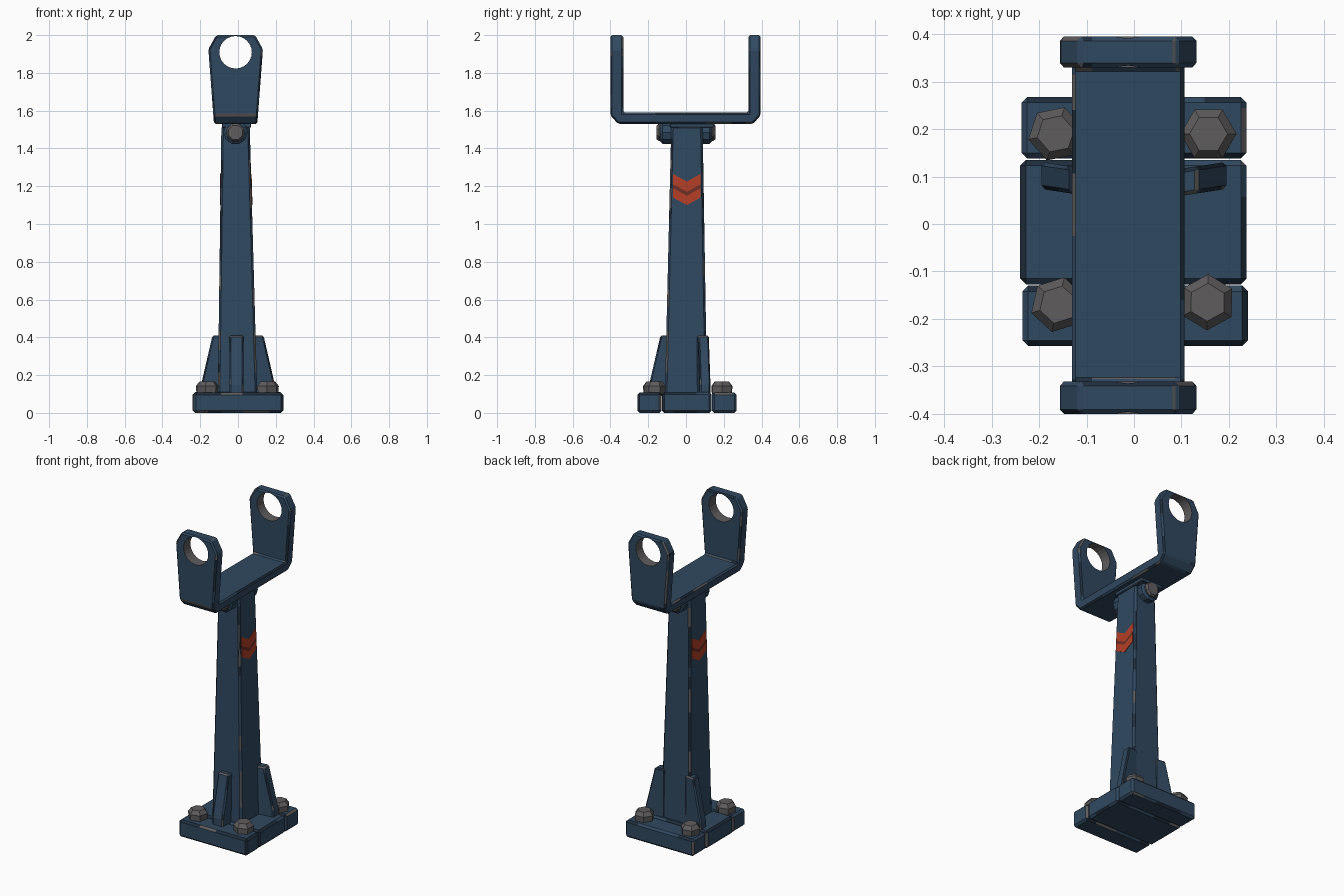
import bpy, bmesh, math, random
from mathutils import Vector

if "Cube" in bpy.data.objects:
    bpy.data.objects.remove(bpy.data.objects["Cube"])

random.seed(4)


def mat(name, c):
    m = bpy.data.materials.new(name)
    m.diffuse_color = (*c, 1)
    m.use_nodes = True
    m.node_tree.nodes["Principled BSDF"].inputs["Base Color"].default_value = m.diffuse_color
    return m


BLUE = mat("navy paint", (0.030, 0.066, 0.118))
DARK = mat("dark edge", (0.014, 0.026, 0.045))
STEEL = mat("worn steel", (0.115, 0.108, 0.110))
RED = mat("orange red", (0.46, 0.050, 0.020))
RUST = mat("dull red", (0.15, 0.028, 0.018))


def loft(rings):
    """Closed solid through a list of point rings."""
    bm = bmesh.new()
    vs = [[bm.verts.new(p) for p in r] for r in rings]
    n = len(rings[0])
    for a, b in zip(vs, vs[1:]):
        for i in range(n):
            j = (i + 1) % n
            bm.faces.new((a[i], a[j], b[j], b[i]))
    bm.faces.new(vs[0])
    bm.faces.new(vs[-1])
    bmesh.ops.recalc_face_normals(bm, faces=bm.faces)
    return bm


def to_object(bm, name, mats):
    me = bpy.data.meshes.new(name)
    bm.to_mesh(me)
    bm.free()
    for m in mats:
        me.materials.append(m)
    ob = bpy.data.objects.new(name, me)
    bpy.context.collection.objects.link(ob)
    return ob


def wear(bm, width, step):
    """Chamfer the sharp edges and chip paint off random lengths of them."""
    bmesh.ops.dissolve_limit(bm, angle_limit=0.01, verts=bm.verts, edges=bm.edges)
    edges = [e for e in bm.edges if e.calc_face_angle(0) > 0.3]
    bmesh.ops.bevel(bm, geom=edges, offset=width, segments=1, affect='EDGES', material=1)
    for axis in range(3):
        cs = [v.co[axis] for v in bm.verts]
        t = min(cs) + step * random.uniform(0.4, 1)
        no = Vector([float(k == axis) for k in range(3)])
        while t < max(cs) - 0.02:
            rim = [f for f in bm.faces if f.material_index == 1]
            geom = list({x for f in rim for x in (f, *f.edges, *f.verts)})
            bmesh.ops.bisect_plane(bm, geom=geom, plane_co=no * t, plane_no=no)
            t += step * random.uniform(0.4, 1.4)
    for f in bm.faces:
        if f.material_index == 1:
            f.material_index = random.choice((0, 0, 1, 1, 2))


def worn_part(name, rings, width=0.01, step=0.15):
    bm = loft(rings)
    wear(bm, width, step)
    return to_object(bm, name, (BLUE, DARK, STEEL))


def rect(x0, x1, y0, y1, z):
    return [(x0, y0, z), (x1, y0, z), (x1, y1, z), (x0, y1, z)]


def ring(n, r, c, axis='z', phase=0.0):
    pts = []
    for i in range(n):
        a = phase + 2 * math.pi * i / n
        u, v = r * math.cos(a), r * math.sin(a)
        pts.append((c[0] + u, c[1] + v, c[2]) if axis == 'z' else (c[0] + u, c[1], c[2] + v))
    return pts


# base: three slabs with narrow seams
for name, x0, x1, y0, y1, h in (("front_base_slab", -0.235, 0.24, -0.257, -0.13, 0.107),
                                ("middle_base_slab", -0.24, 0.237, -0.127, 0.135, 0.11),
                                ("back_base_slab", -0.237, 0.237, 0.138, 0.268, 0.108)):
    worn_part(name, [rect(x0, x1, y0, y1, 0), rect(x0, x1, y0, y1, h)], 0.012, 0.14)

# tapered column
ZB, ZT = 0.09, 1.52
worn_part("column", [rect(-0.107, 0.102, -0.112, 0.112, ZB),
                     rect(-0.088, 0.062, -0.078, 0.088, ZT)], 0.011, 0.11)

# gussets: one in front, one on each side towards the back
outline = [(0.07, 0.09), (0.195, 0.09), (0.195, 0.15), (0.135, 0.41), (0.07, 0.41)]
worn_part("front_gusset", [[(-0.045, -d, z) for d, z in outline],
                           [(0.03, -d, z) for d, z in outline]], 0.008)
for name, s in (("left_gusset", -1), ("right_gusset", 1)):
    worn_part(name, [[(s * d, w + 0.15 * (d - 0.07), z) for d, z in outline]
                     for w in (0.055, 0.112)], 0.008)

# base bolts
for name, x, y, ph in (("back_left_bolt", -0.165, 0.19, 0.2), ("back_right_bolt", 0.157, 0.19, 0.0),
                       ("front_left_bolt", -0.16, -0.17, 0.3), ("front_right_bolt", 0.155, -0.165, 0.5)):
    to_object(loft([ring(6, r, (x, y, z), 'z', ph) for r, z in
                    ((0.056, 0.10), (0.059, 0.142), (0.04, 0.166))]), name, (STEEL,))

# pivot under the fork: collar, bolt heads and seat plate
PX, PZ = -0.013, 1.485
to_object(loft([ring(10, r, (PX, y, PZ), 'y') for r, y in
                ((0.05, -0.137), (0.064, -0.125), (0.064, 0.125), (0.05, 0.137))]),
          "pivot_collar", (BLUE,))
for name, s in (("front_pivot_bolt", -1), ("back_pivot_bolt", 1)):
    to_object(loft([ring(8, r, (PX, s * y, PZ), 'y', 0.39) for r, y in
                    ((0.049, 0.12), (0.049, 0.144), (0.04, 0.155))]), name, (STEEL,))
worn_part("seat_plate", [rect(-0.085, 0.07, -0.085, 0.15, 1.51),
                         rect(-0.085, 0.07, -0.085, 0.15, 1.54)], 0.004)

# fork: U shape seen from the side, trimmed to the front outline, then bored
HX, HZ, HR = -0.013, 1.909, 0.086
u_shape = [(-0.4, 2.0), (-0.4, 1.575), (-0.36, 1.53), (0.355, 1.53), (0.395, 1.575), (0.395, 2.0),
           (0.33, 2.0), (0.33, 1.59), (-0.332, 1.59), (-0.332, 2.0)]
fork = to_object(loft([[(x, y, z) for y, z in u_shape] for x in (-0.2, 0.2)]),
                 "fork", (BLUE, DARK, STEEL))
front = [(-0.125, 1.5), (0.1, 1.5), (0.132, 1.925), (0.085, 2.01), (-0.11, 2.01), (-0.157, 1.925)]
trim = to_object(loft([[(x, y, z) for x, z in front] for y in (-0.5, 0.5)]), "fork_trim_helper", (BLUE,))
bore = to_object(loft([ring(24, HR, (HX, y, HZ), 'y') for y in (-0.5, 0.5)]), "fork_bore_helper", (BLUE,))


def boolean(ob, cutter, op):
    m = ob.modifiers.new(op, 'BOOLEAN')
    m.object, m.operation, m.solver = cutter, op, 'EXACT'
    dg = bpy.context.evaluated_depsgraph_get()
    me = bpy.data.meshes.new_from_object(ob.evaluated_get(dg))
    ob.modifiers.clear()
    bm = bmesh.new()
    bm.from_mesh(me)
    return bm


bm = boolean(fork, trim, 'INTERSECT')
wear(bm, 0.009, 0.13)
bm.to_mesh(fork.data)
bm.free()
bm = boolean(fork, bore, 'DIFFERENCE')
for f in bm.faces:      # bare metal inside the bores
    if all(abs(math.hypot(v.co.x - HX, v.co.z - HZ) - HR) < 1e-3 for v in f.verts) and abs(f.normal.y) < 0.5:
        f.material_index = 2
bm.to_mesh(fork.data)
bm.free()
for helper in (trim, bore):
    bpy.data.objects.remove(helper)


# painted chevrons on both sides of the column
def side_x(s, z):
    t = (z - ZB) / (ZT - ZB)
    return 0.102 - 0.04 * t if s > 0 else -0.107 + 0.019 * t


for side, s in (("left", -1), ("right", 1)):
    for label, z, h, m in (("upper_chevron", 1.17, 0.055, RED), ("chevron_gap", 1.15, 0.02, RUST),
                           ("lower_chevron", 1.10, 0.05, RED)):
        shape = [(-0.069, z + 0.04), (0.005, z), (0.077, z + 0.04),
                 (0.077, z + h + 0.04), (0.005, z + h), (-0.069, z + h + 0.04)]
        to_object(loft([[(side_x(s, q) + s * o, y, q) for y, q in shape] for o in (-0.001, 0.003)]),
                  side + "_" + label, (m,))
